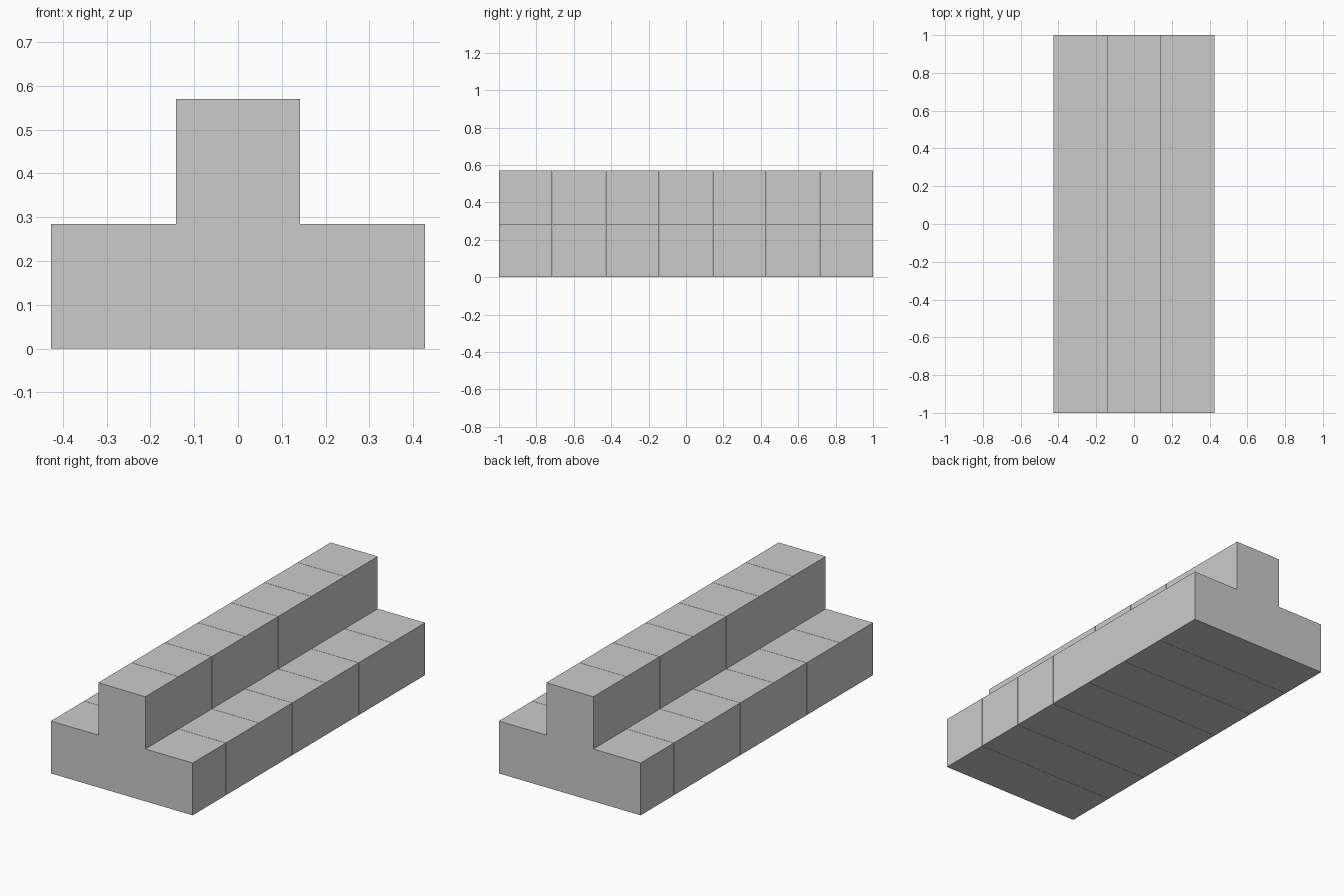
import bpy

if "Cube" in bpy.data.objects:
    bpy.data.objects.remove(bpy.data.objects["Cube"])

COUNT = 7
PITCH = 2 / COUNT          # one block per grid cell
GAP = 0.0015               # hairline joint between segments
LENGTH = (2 - GAP * (COUNT - 1)) / COUNT
STEP = 0.285               # height of each tier
HALF_BASE, HALF_TOP = 0.427, 0.142


def extrude_profile(name, profile, y0, y1):
    """Closed prism from an x-z profile, running from y0 to y1."""
    n = len(profile)
    verts = [(x, y, z) for y in (y0, y1) for x, z in profile]
    faces = [tuple(range(n)), tuple(reversed(range(n, 2 * n)))]
    faces += [(i, i + n, (i + 1) % n + n, (i + 1) % n) for i in range(n)]
    mesh = bpy.data.meshes.new(name)
    mesh.from_pydata(verts, [], faces)
    obj = bpy.data.objects.new(name, mesh)
    bpy.context.collection.objects.link(obj)
    return obj


# stepped cross-section: wide base with a narrow centre ridge
right = [(HALF_BASE, 0), (HALF_BASE, STEP), (HALF_TOP, STEP), (HALF_TOP, 2 * STEP)]
tee = right + [(-x, z) for x, z in reversed(right)]
base = [(HALF_BASE, 0), (HALF_BASE, STEP), (-HALF_BASE, STEP), (-HALF_BASE, 0)]
ridge = [(HALF_TOP, STEP), (HALF_TOP, 2 * STEP), (-HALF_TOP, 2 * STEP), (-HALF_TOP, STEP)]

# row of stepped segments; the rear one is a slab with a separate block on it
for i in range(COUNT):
    y0 = -1 + i * (LENGTH + GAP)
    y1 = y0 + LENGTH
    if i < COUNT - 1:
        extrude_profile(f"stepped_segment_{i + 1}", tee[::-1], y0, y1)
    else:
        extrude_profile("rear_base_slab", base[::-1], y0, y1)
        extrude_profile("rear_ridge_block", ridge[::-1], y0, y1)
